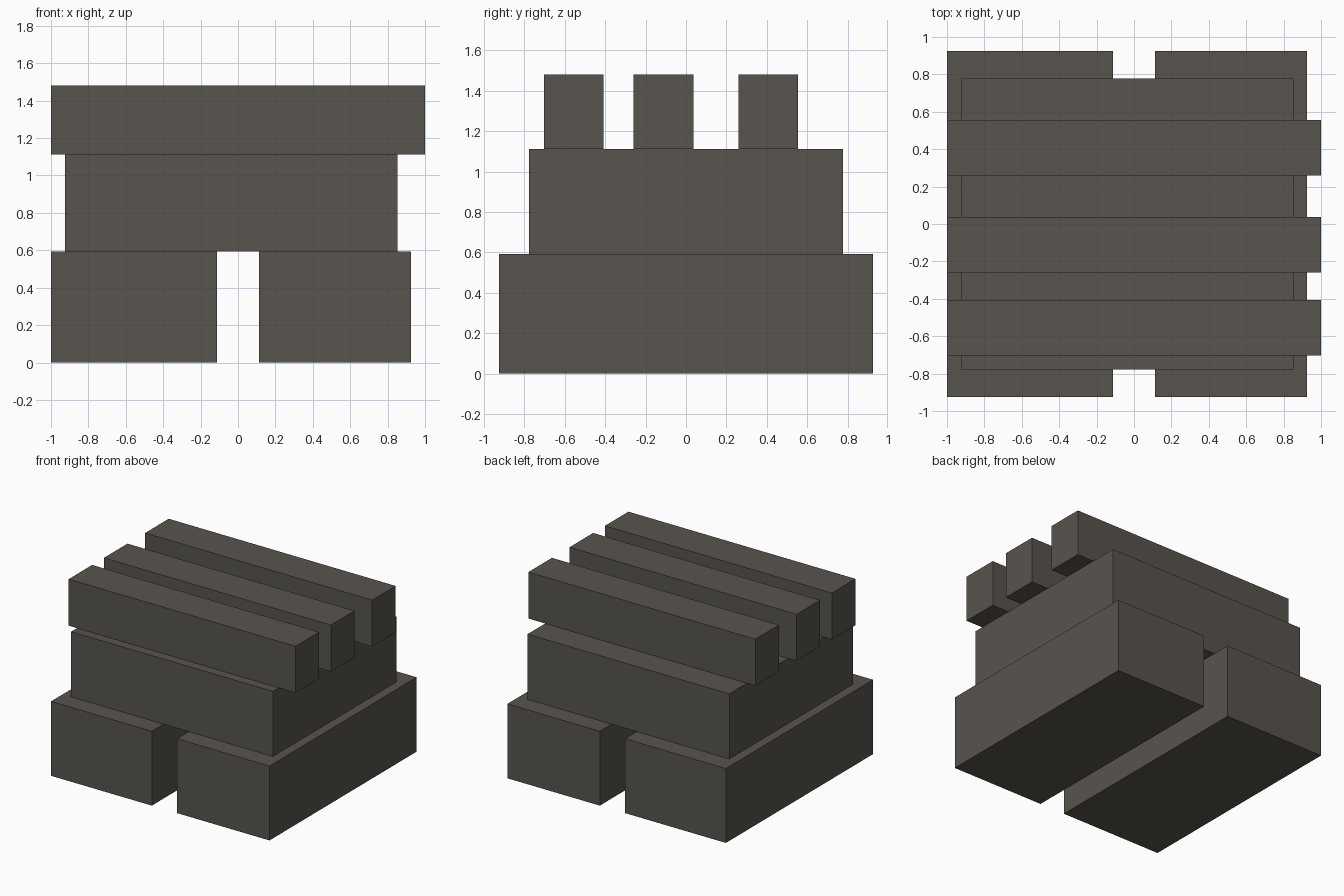
import bpy
import bmesh
from mathutils import Matrix, Vector

cube = bpy.data.objects.get("Cube")
if cube:
    bpy.data.objects.remove(cube, do_unlink=True)

# Single dark stone colour
COLOUR = (0.098, 0.089, 0.077, 1.0)
stone = bpy.data.materials.new("dark stone")
stone.use_nodes = True
stone.diffuse_color = COLOUR
shader = next(n for n in stone.node_tree.nodes if n.type == 'BSDF_PRINCIPLED')
shader.inputs["Base Color"].default_value = COLOUR
shader.inputs["Roughness"].default_value = 0.9

U = 1 / 27  # grid step shared by all blocks


def block(name, x, y, z):
    """Flat-sided block spanning the (low, high) ranges, in grid steps."""
    low, high = (Vector(p) * U for p in zip(x, y, z))
    matrix = Matrix.Translation((low + high) / 2) @ Matrix.Diagonal((*(high - low), 1))
    bm = bmesh.new()
    bmesh.ops.create_cube(bm, size=1, matrix=matrix)
    mesh = bpy.data.meshes.new(name)
    bm.to_mesh(mesh)
    bm.free()
    mesh.materials.append(stone)
    obj = bpy.data.objects.new(name, mesh)
    bpy.context.collection.objects.link(obj)
    return obj


# Two base blocks with a gap between them
block("base_block_right", (-27, -3), (-25, 25), (0, 16))
block("base_block_left", (3, 25), (-25, 25), (0, 16))

# Middle slab resting on the base
block("middle_block", (-25, 23), (-21, 21), (16, 30))

# Three unevenly spaced bars across the top
for name, y in (("front", -19), ("middle", -7), ("back", 7)):
    block(f"top_bar_{name}", (-27, 27), (y, y + 8), (30, 40))
